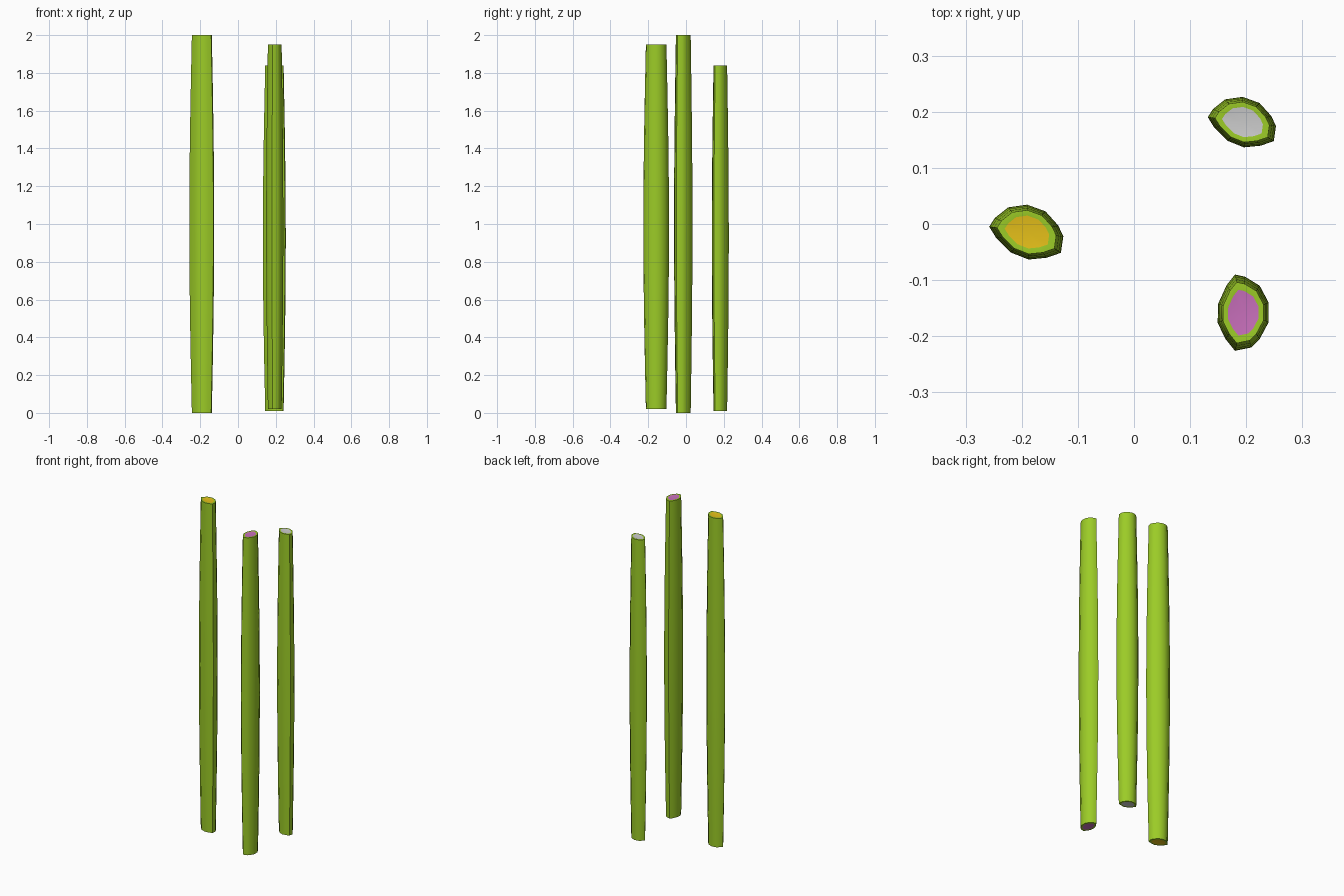
import bpy, bmesh, math
from mathutils import Matrix, Vector

if "Cube" in bpy.data.objects:
    bpy.data.objects.remove(bpy.data.objects["Cube"])

# Cross-section of a stalk (long axis along y, slightly pointed corners)
PROFILE = [(0.003, 0.064), (-0.015, 0.068), (-0.030, 0.049), (-0.045, 0.016),
           (-0.046, -0.018), (-0.032, -0.047), (-0.015, -0.068), (0.014, -0.062),
           (0.029, -0.047), (0.045, -0.017), (0.045, 0.018), (0.029, 0.048)]
RINGS = 8


def material(name, rgb):
    m = bpy.data.materials.new(name)
    m.diffuse_color = (*rgb, 1)
    m.use_nodes = True
    m.node_tree.nodes["Principled BSDF"].inputs["Base Color"].default_value = m.diffuse_color
    return m


green = material("stalk_green", (0.33, 0.60, 0.02))
yellow = material("core_yellow", (0.78, 0.52, 0.01))
pink = material("core_pink", (0.58, 0.16, 0.50))
white = material("core_white", (0.72, 0.72, 0.72))


def stalk(name, x, y, z0, z1, angle, size, core):
    bm = bmesh.new()
    rot = Matrix.Rotation(math.radians(angle), 3, 'Z')

    def ring(scale, z):
        return [bm.verts.new(rot @ Vector((px * scale * size, py * scale * size, 0))
                             + Vector((x, y, z))) for px, py in PROFILE]

    def bridge(a, b):
        n = len(a)
        for i in range(n):
            bm.faces.new((a[i], a[(i + 1) % n], b[(i + 1) % n], b[i]))

    # Gently bulging outer wall
    rings = [ring(0.80 + 0.20 * math.sin(math.pi * i / RINGS), z0 + (z1 - z0) * i / RINGS)
             for i in range(RINGS + 1)]
    for a, b in zip(rings, rings[1:]):
        bridge(a, b)
    # Cut ends: green rim around a shallow coloured core
    for edge, z, s in ((rings[0], z0, 1), (rings[-1], z1, -1)):
        inner = ring(0.60, z)
        bridge(edge, inner)
        mid = bm.verts.new((x, y, z + s * 0.008))
        for i in range(len(inner)):
            f = bm.faces.new((inner[i], inner[(i + 1) % len(inner)], mid))
            f.material_index = 1
    bmesh.ops.recalc_face_normals(bm, faces=bm.faces)
    me = bpy.data.meshes.new(name)
    bm.to_mesh(me)
    bm.free()
    me.materials.append(green)
    me.materials.append(core)
    ob = bpy.data.objects.new(name, me)
    bpy.context.collection.objects.link(ob)
    bpy.ops.object.select_all(action='DESELECT')
    ob.select_set(True)
    bpy.context.view_layer.objects.active = ob
    bpy.ops.object.shade_smooth_by_angle(angle=math.radians(40))


stalk("stalk_left", -0.189, -0.014, 0.0, 2.0, 70, 1.0, yellow)
stalk("stalk_back_right", 0.195, 0.182, 0.01, 1.84, 70, 0.92, white)
stalk("stalk_front_right", 0.195, -0.158, 0.02, 1.95, 0, 1.0, pink)
